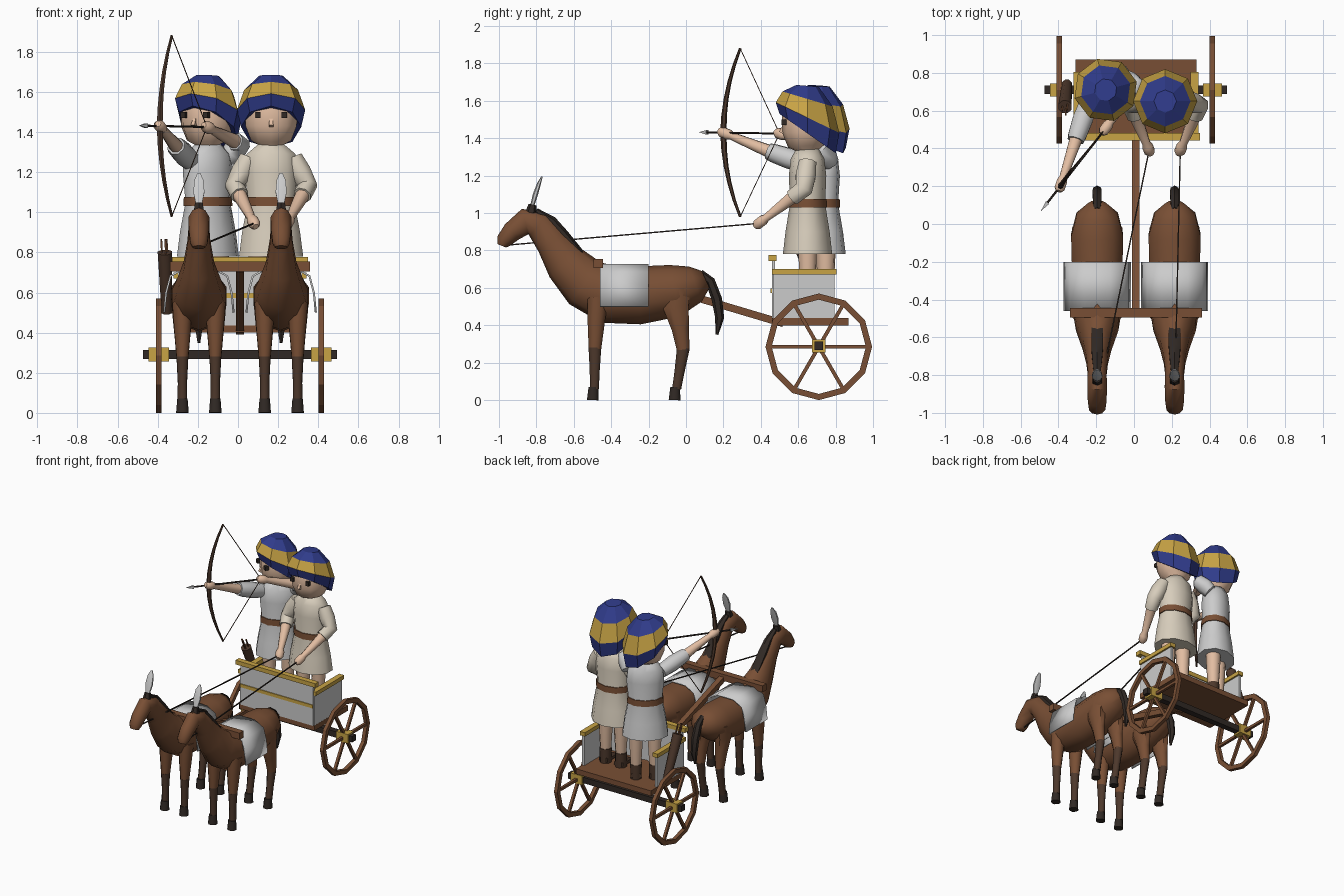
import bpy, bmesh, math
from mathutils import Vector, Matrix

if "Cube" in bpy.data.objects:
    bpy.data.objects.remove(bpy.data.objects["Cube"])

def material(name, rgb):
    m = bpy.data.materials.new(name)
    m.diffuse_color = (*rgb, 1)
    m.use_nodes = True
    m.node_tree.nodes["Principled BSDF"].inputs["Base Color"].default_value = m.diffuse_color
    return m

BROWN = material("brown", (.19, .078, .035))
DARK = material("dark_brown", (.075, .04, .025))
BLACK = material("near_black", (.03, .022, .018))
GOLD = material("gold", (.58, .37, .06))
BLUE = material("blue", (.03, .045, .26))
SKIN = material("skin", (.76, .51, .36))
CREAM = material("cream", (.68, .61, .5))

def finish(name, bm, mat, angle=0):
    bmesh.ops.recalc_face_normals(bm, faces=bm.faces)
    me = bpy.data.meshes.new(name)
    bm.to_mesh(me)
    bm.free()
    if angle:
        me.polygons.foreach_set("use_smooth", [True] * len(me.polygons))
        me.set_sharp_from_angle(angle=math.radians(angle))
    if mat:
        me.materials.append(mat)
    ob = bpy.data.objects.new(name, me)
    bpy.context.collection.objects.link(ob)
    return ob

def grid(name, rows, mat=None, angle=0, ring=True, caps=True, loop=False):
    """Join rows of points with quads."""
    bm = bmesh.new()
    vs = [[bm.verts.new(p) for p in r] for r in rows]
    n = len(vs[0])
    for a, b in zip(vs, vs[1:] + vs[:1] if loop else vs[1:]):
        for j in range(n if ring else n - 1):
            k = (j + 1) % n
            bm.faces.new((a[j], a[k], b[k], b[j]))
    if caps and ring and not loop:
        bm.faces.new(vs[0])
        bm.faces.new(vs[-1])
    return finish(name, bm, mat, angle)

def loft(name, pts, mat=None, n=8, ref=(1, 0, 0), angle=50):
    """Tube through (x, y, z, side radius, other radius)."""
    ps = [Vector(p[:3]) for p in pts]
    rows = []
    for i, p in enumerate(ps):
        t = (ps[min(i + 1, len(ps) - 1)] - ps[max(i - 1, 0)]).normalized()
        s = Vector(ref)
        s = (s - s.dot(t) * t).normalized()
        u = t.cross(s)
        ra, rb = pts[i][3], pts[i][-1]
        rows.append([p + s * ra * math.cos(a) + u * rb * math.sin(a)
                     for a in [(j + .5) * math.tau / n for j in range(n)]])
    return grid(name, rows, mat, angle)

def rod(name, a, b, r, mat=None, n=4, ref=(1, 0, 0)):
    return loft(name, [(*a, r), (*b, r)], mat, n, ref, 0 if n == 4 else 50)

def box(name, c, size, mat=None):
    bm = bmesh.new()
    bmesh.ops.create_cube(bm, size=1, matrix=Matrix.Translation(c) @ Matrix.Diagonal((*size, 1)))
    return finish(name, bm, mat)

# ---- horses ----
def horse(x):
    def part(name, pts, mat, n=8, dx=0):
        loft("horse_" + name, [(x + dx, *p) for p in pts], mat, n)
    part("body", [(.105, .645, .05, .05), (.05, .62, .115, .1), (-.06, .585, .145, .14),
                  (-.25, .56, .14, .155), (-.42, .565, .142, .155), (-.54, .625, .118, .14),
                  (-.64, .73, .08, .115), (-.72, .845, .06, .085), (-.79, .935, .052, .075),
                  (-.86, .955, .055, .07), (-.93, .9, .052, .055), (-.975, .85, .045, .042),
                  (-.985, .825, .032, .025)], BROWN, 10)
    part("mane", [(-.8, 1.015, .02, .012), (-.72, .955, .03, .03), (-.655, .885, .036, .028),
                  (-.57, .79, .036, .022), (-.47, .705, .02, .012)], BLACK, 6)
    part("tail", [(.075, .68, .02), (.13, .635, .026), (.165, .54, .028),
                  (.18, .44, .024), (.165, .35, .008)], BLACK, 6)
    part("plume_base", [(-.83, 1.0, .03), (-.82, 1.045, .022)], BLACK, 6)
    part("plume", [(-.825, 1.03, .015, .01), (-.805, 1.1, .032, .014),
                   (-.785, 1.16, .026, .01), (-.77, 1.195, .008, .004)], None, 6)
    for s in (-.082, .082):
        part("front_leg", [(-.47, .55, .055, .06), (-.48, .42, .045, .05), (-.487, .27, .031, .036)], BROWN, 8, s)
        part("front_shin", [(-.487, .28, .032, .037), (-.488, .16, .025, .029), (-.49, .06, .026, .026)], DARK, 8, s)
        part("back_leg", [(-.05, .6, .055, .08), (-.055, .5, .055, .075),
                          (-.03, .38, .042, .05), (-.015, .27, .032, .037)], BROWN, 8, s)
        part("back_shin", [(-.014, .28, .032, .037), (-.035, .15, .025, .029), (-.05, .06, .026, .026)], DARK, 8, s)
        for y in (-.495, -.058):
            part("hoof", [(y, .07, .028, .028), (y - .003, 0, .034, .034)], BLACK, 8, s)
    half = [(.178, .5), (.168, .6), (.145, .685), (.07, .727)]
    arch = [(-a, z) for a, z in half] + [(a, z) for a, z in half[::-1]]
    cloth = grid("horse_blanket", [[(x + a, y, z) for a, z in arch] for y in (-.46, -.2)], None, 40, ring=False)
    cloth.modifiers.new("thickness", "SOLIDIFY").thickness = .01

HORSES = (-.195, .215)
for hx in HORSES:
    horse(hx)

# ---- chariot ----
CX = .01
box("yoke", (CX, -.47, .73), (.7, .05, .05), BROWN)
loft("draught_pole", [(CX, .52, .41, .028), (CX, .1, .535, .028), (CX, -.1, .6, .028),
                      (CX, -.47, .72, .028)], BROWN, 4, angle=0)
box("floor", (CX, .665, .42), (.64, .41, .04), BROWN)
box("front_panel", (CX, .468, .59), (.62, .018, .31))
box("front_rail", (CX, .462, .76), (.68, .042, .032), GOLD)
box("front_stripe", (CX, .46, .585), (.62, .015, .025), GOLD)
for s in (-1, 1):
    box("side_panel", (CX + s * .31, .63, .555), (.018, .33, .24))
    box("side_rail", (CX + s * .31, .633, .686), (.042, .345, .03), GOLD)

# ---- wheels ----
WY, WZ = .71, .285
box("axle", (CX, WY, WZ + .005), (.965, .045, .045), BLACK)
for s in (-1, 1):
    wx = CX + s * .405
    rim = [[(wx + dx, WY + r * math.sin(a), WZ + r * math.cos(a))
            for dx, r in ((-.014, .285), (.014, .285), (.014, .252), (-.014, .252))]
           for a in [i * math.tau / 12 for i in range(12)]]
    grid("wheel_rim", rim, BROWN, loop=True)
    for k in range(3):
        d = Vector((0, math.cos(k * math.pi / 3), math.sin(k * math.pi / 3))) * .262
        c = Vector((wx, WY, WZ))
        rod("wheel_spoke", c - d, c + d, .014, BROWN)
    box("wheel_hub", (wx, WY, WZ + .005), (.1, .07, .07), GOLD)

# ---- riders ----
def rider(who, x, y, body_turn, head_turn, cloth):
    def place(turn):
        return Matrix.Translation((x, y, 0)) @ Matrix.Rotation(math.radians(turn), 4, 'Z')
    B, H = place(body_turn), place(head_turn)
    side = B.to_3x3() @ Vector((1, 0, 0))
    def part(name, M, pts, mat, n=10):
        loft(who + name, [(*(M @ Vector(p[:3])), *p[3:]) for p in pts], mat, n, M.to_3x3() @ Vector((1, 0, 0)))
    part("_tunic", B, [(0, 0, .78, .168, .132), (0, 0, .9, .152, .118), (0, 0, 1.05, .122, .094),
                       (0, 0, 1.2, .138, .1), (0, 0, 1.29, .128, .09), (0, 0, 1.345, .06, .06)], cloth)
    part("_belt", B, [(0, 0, 1.03, .133, .104), (0, 0, 1.075, .131, .102)], BROWN)
    for s in (-.065, .065):
        part("_leg", B, [(s, 0, .5, .036), (s, 0, .64, .046), (s, 0, .82, .055)], SKIN, 8)
        part("_boot", B, [(s, 0, .44, .042), (s, 0, .55, .044)], DARK, 8)
        part("_foot", B, [(s, .03, .465, .04, .028), (s, -.06, .465, .04, .028), (s, -.1, .455, .025, .015)], DARK, 8)
    part("_head", H, [(0, 0, 1.3, .052), (0, 0, 1.335, .06), (0, -.005, 1.36, .105, .1),
                      (0, -.008, 1.43, .134, .128), (0, -.005, 1.54, .138, .132), (0, 0, 1.6, .1)], SKIN)
    for s in (-.065, .065):
        e = box(who + "_eye", (s, -.125, 1.485), (.026, .03, .03), BLACK)
        e.data.transform(H)
    part("_nose", H, [(0, -.125, 1.47, .01), (0, -.143, 1.43, .016)], SKIN, 4)
    # tilted octagonal headdress: rows of radius, height, tilt
    rings = [[H @ Vector((r * math.sin(a), -r * math.cos(a), z + tilt * r * math.cos(a)))
              for a in [k * math.tau / 8 for k in range(8)]]
             for r, z, tilt in ((.15, 1.425, .7), (.17, 1.51, .48), (.134, 1.61, .3), (.06, 1.68, .08))]
    for i, (name, mat) in enumerate((("_headdress_edge", BLUE), ("_headdress_band", GOLD), ("_headdress_crown", BLUE))):
        grid(who + name, rings[i:i + 2], mat)

def arm(who, shoulder, elbow, hand, cloth, ref=(1, 0, 0), cut=.25):
    S, E, W = map(Vector, (shoulder, elbow, hand))
    c = E.lerp(W, cut)
    d = (W - E).normalized()
    loft(who + "_sleeve", [(*S, .05), (*S.lerp(E, .5), .058), (*E, .052), (*c, .046)], cloth, 8, ref)
    loft(who + "_forearm", [(*E, .036), (*c, .036), (*(W - d * .05), .022), (*(W - d * .03), .03),
                            (*(W + d * .01), .03), (*(W + d * .03), .016)], SKIN, 8, ref)

rider("driver", .165, .65, 0, 0, CREAM)
RIGHT, LEFT = (.245, .39, .945), (.08, .39, .945)
arm("driver", (.275, .65, 1.27), (.345, .63, 1.13), RIGHT, CREAM)
arm("driver", (.055, .65, 1.27), (-.015, .63, 1.13), LEFT, CREAM)
rider("archer", -.15, .71, 35, -30, None)
GRIP, DRAW = Vector((-.39, .2, 1.43)), Vector((-.155, .5, 1.425))
arm("archer", (-.24, .645, 1.26), (-.3, .47, 1.32), GRIP, None, (0, 0, 1), .1)
arm("archer", (-.05, .77, 1.27), (.01, .73, 1.34), DRAW, None, (0, 0, 1), .15)

# ---- reins ----
for hand, hx in ((LEFT, HORSES[0]), (RIGHT, HORSES[1])):
    rod("rein", hand, (hx, -.94, .83), .005, BLACK)

# ---- bow, string and arrow ----
bow = []
for i in range(-5, 6):
    f = i / 5
    p = GRIP + Vector((.06, .09, 0)) * f * f
    bow.append((p.x, p.y, p.z + .45 * f, .017 - .01 * abs(f)))
loft("bow", bow, DARK, 6)
for tip in (bow[0], bow[-1]):
    rod("bow_string", tip[:3], DRAW, .003, DARK)
aim = (GRIP - DRAW).normalized()
rod("arrow_shaft", DRAW, GRIP + aim * .12, .006, BLACK, 6, (0, 0, 1))
a, b = GRIP + aim * .11, GRIP + aim * .165
loft("arrow_head", [(*a, .016), (*b, .001)], None, 4, (0, 0, 1), 0)

# ---- quiver ----
low, top = Vector((-.355, .74, .5)), Vector((-.365, .62, .8))
loft("quiver", [(*low, .028), (*top, .038)], DARK, 8)
for dx, dy in ((-.015, 0), (.012, .012), (.005, -.016)):
    o = Vector((dx, dy, 0))
    rod("quiver_arrow", low.lerp(top, .8) + o, low.lerp(top, 1.22) + o, .006, BROWN)
